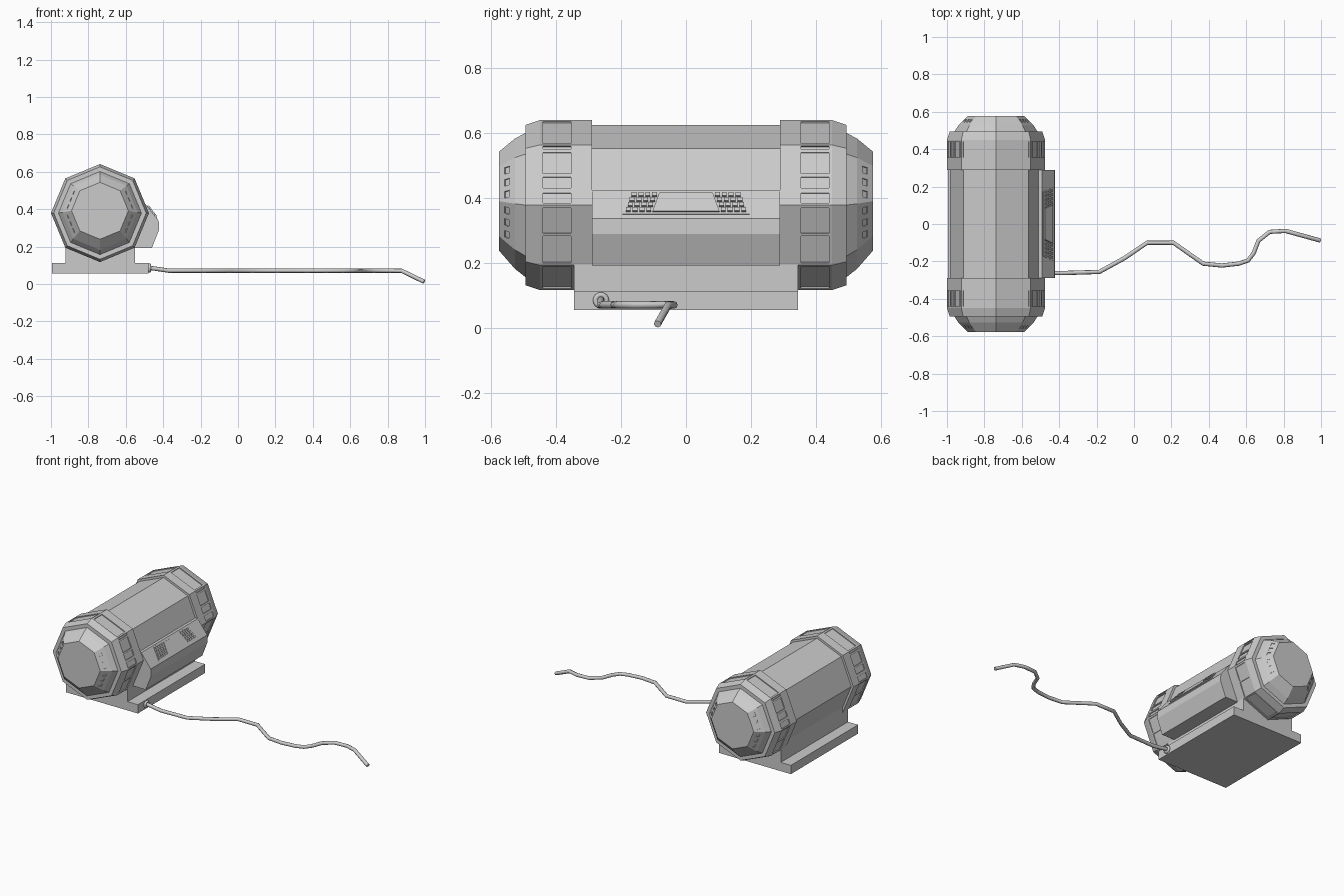
import bpy, bmesh, math
from mathutils import Vector, Matrix

if "Cube" in bpy.data.objects:
    bpy.data.objects.remove(bpy.data.objects["Cube"])

CX, CZ = -0.738, 0.379          # tank axis
S = math.sin(math.radians(22.5))
C = math.cos(math.radians(22.5))


def finish(name, bm):
    bmesh.ops.recalc_face_normals(bm, faces=bm.faces[:])
    me = bpy.data.meshes.new(name)
    bm.to_mesh(me)
    bm.free()
    ob = bpy.data.objects.new(name, me)
    bpy.context.scene.collection.objects.link(ob)
    return ob


def loft(name, stations):
    """Octagonal solid along y; stations are (y, radius, z shift)."""
    bm = bmesh.new()
    rings = []
    for y, r, dz in stations:
        rings.append([bm.verts.new((CX + r * math.cos(k * math.pi / 4), y,
                                    CZ + dz + r * math.sin(k * math.pi / 4))) for k in range(8)])
    for a, b in zip(rings, rings[1:]):
        for k in range(8):
            bm.faces.new((a[k], a[(k + 1) % 8], b[(k + 1) % 8], b[k]))
    bm.faces.new(rings[0])
    bm.faces.new(rings[-1])
    return finish(name, bm)


def extrude_y(name, profile, y0, y1):
    """Solid from an xz profile."""
    bm = bmesh.new()
    f = bm.faces.new([bm.verts.new((x, y0, z)) for x, z in profile])
    new = bmesh.ops.extrude_face_region(bm, geom=[f])["geom"]
    bmesh.ops.translate(bm, vec=(0, y1 - y0, 0), verts=[v for v in new if isinstance(v, bmesh.types.BMVert)])
    return finish(name, bm)


def add_box(bm, centre, axes, size):
    m = Matrix(axes).transposed() @ Matrix.Diagonal(size)
    bmesh.ops.create_cube(bm, size=1, matrix=Matrix.Translation(centre) @ m.to_4x4())


# Main tank
loft("tank_body", [(-0.30, 0.247, 0), (0.30, 0.247, 0)])

# End cap with recessed panels, mirrored to the back
cap = loft("end_caps", [(-0.29, 0.262, 0), (-0.45, 0.262, 0), (-0.495, 0.247, 0),
                        (-0.495, 0.222, 0), (-0.527, 0.201, 0.004), (-0.577, 0.152, 0.012)])
panels = {0: [(0.005, 0.075), (-0.044, -0.006), (-0.093, -0.06), (0.086, 0.096)],
          1: [(-0.09, 0.09)],
          7: [(0.005, 0.09), (-0.093, -0.003)],
          6: [(-0.09, 0.09)]}
cut = bmesh.new()
for k, spans in panels.items():
    a = math.radians(22.5 + 45 * k)
    for side in (1, -1):
        n = Vector((side * math.cos(a), 0, math.sin(a)))
        t = Vector((-side * math.sin(a), 0, math.cos(a)))
        axes = (t, Vector((0, 1, 0)), n)
        for lo, hi in spans:
            p = Vector((CX, -0.3975, CZ)) + n * (0.262 * C) + t * (lo + hi) / 2
            add_box(cut, p, axes, (hi - lo, 0.085, 0.012))
        # Small slots on the tapered side faces
        if k in (0, 7):
            u = Vector((0, -0.05, 0)) - n * 0.045
            u.normalize()
            w = t.cross(u)
            for off in (-0.04, 0.0, 0.04):
                p = Vector((CX, -0.552, CZ + 0.008)) + n * (0.1765 * C) + t * off
                add_box(cut, p, (t, u, w), (0.022, 0.02, 0.008))
cutter = finish("panel_cutter", cut)
cutter.hide_render = True
bpy.context.view_layer.objects.active = cap
mod = cap.modifiers.new("panels", 'BOOLEAN')
mod.object = cutter
mod.operation = 'DIFFERENCE'
mod.solver = 'EXACT'
bpy.ops.object.modifier_apply(modifier=mod.name)
bpy.data.objects.remove(cutter)
mir = cap.modifiers.new("mirror", 'MIRROR')
mir.use_axis = (False, True, False)
mir.use_mirror_merge = False

# Stand: wide foot and saddle block
extrude_y("stand", [(-0.995, 0.055), (-0.478, 0.055), (-0.478, 0.112), (-0.552, 0.112),
                    (-0.552, 0.25), (-0.923, 0.25), (-0.923, 0.112), (-0.995, 0.112)], -0.345, 0.345)

# Side console
A, B = Vector((-0.492, 0, 0.425)), Vector((-0.424, 0, 0.337))
extrude_y("console", [(-0.56, 0.425), (A.x, A.z), (B.x, B.z), (-0.422, 0.29),
                      (-0.46, 0.193), (-0.60, 0.193)], -0.29, 0.29)

# Control panel on the console slope: plate, screen and two key pads
down = (B - A).normalized()
out = Vector((-down.z, 0, down.x))
if out.x < 0:
    out = -out
L = (B - A).length


def slab(bm, s0, s1, top, bottom, lift):
    """Trapezoid plate: slope range s0..s1, y spans at both ends."""
    lower, upper = [], []
    for s, y in ((s0, top[0]), (s0, top[1]), (s1, bottom[1]), (s1, bottom[0])):
        p = A + down * (s * L) + Vector((0, y, 0))
        lower.append(bm.verts.new(p - out * 0.004))
        upper.append(bm.verts.new(p + out * lift))
    bm.faces.new(lower)
    bm.faces.new(upper)
    for i in range(4):
        j = (i + 1) % 4
        bm.faces.new((lower[i], lower[j], upper[j], upper[i]))


bm = bmesh.new()
slab(bm, 0.08, 0.86, (-0.172, 0.172), (-0.195, 0.195), 0.003)
finish("control_plate", bm)
bm = bmesh.new()
slab(bm, 0.14, 0.78, (-0.082, 0.082), (-0.103, 0.103), 0.008)
finish("screen", bm)
bm = bmesh.new()
for row in range(4):
    s = 0.13 + row * 0.175
    for col in range(4):
        for side in (1, -1):
            y = side * (0.097 + 0.021 * col + 0.006 * row)
            slab(bm, s, s + 0.125, (y - 0.0075, y + 0.0075), (y - 0.0075, y + 0.0075), 0.009)
finish("keys", bm)

# Cable lying beside the tank
path = [(-0.48, -0.262, 0.086), (-0.45, -0.262, 0.083), (-0.37, -0.262, 0.071), (-0.185, -0.256, 0.071),
        (-0.05, -0.182, 0.071), (0.07, -0.1, 0.071), (0.21, -0.1, 0.071), (0.37, -0.212, 0.071),
        (0.47, -0.222, 0.071), (0.56, -0.212, 0.071), (0.61, -0.195, 0.071), (0.64, -0.155, 0.071),
        (0.665, -0.09, 0.071), (0.725, -0.042, 0.071), (0.81, -0.037, 0.071), (0.875, -0.055, 0.07),
        (0.995, -0.088, 0.012)]
cu = bpy.data.curves.new("cable", 'CURVE')
cu.dimensions = '3D'
cu.bevel_depth = 0.0115
cu.bevel_resolution = 2
cu.use_fill_caps = True
sp = cu.splines.new('POLY')
sp.points.add(len(path) - 1)
for pt, co in zip(sp.points, path):
    pt.co = (*co, 1)
cable = bpy.data.objects.new("cable", cu)
bpy.context.scene.collection.objects.link(cable)
bpy.ops.object.select_all(action='DESELECT')
cable.select_set(True)
bpy.context.view_layer.objects.active = cable
bpy.ops.object.convert(target='MESH')
bpy.ops.object.shade_smooth_by_angle(angle=math.radians(50))

# Grommet where the cable enters the stand
bpy.ops.mesh.primitive_torus_add(major_radius=0.017, minor_radius=0.008, major_segments=16,
                                 minor_segments=8, location=(-0.473, -0.262, 0.085),
                                 rotation=(0, math.pi / 2, 0))
bpy.context.object.name = "cable_grommet"
bpy.ops.object.shade_smooth_by_angle(angle=math.radians(60))
